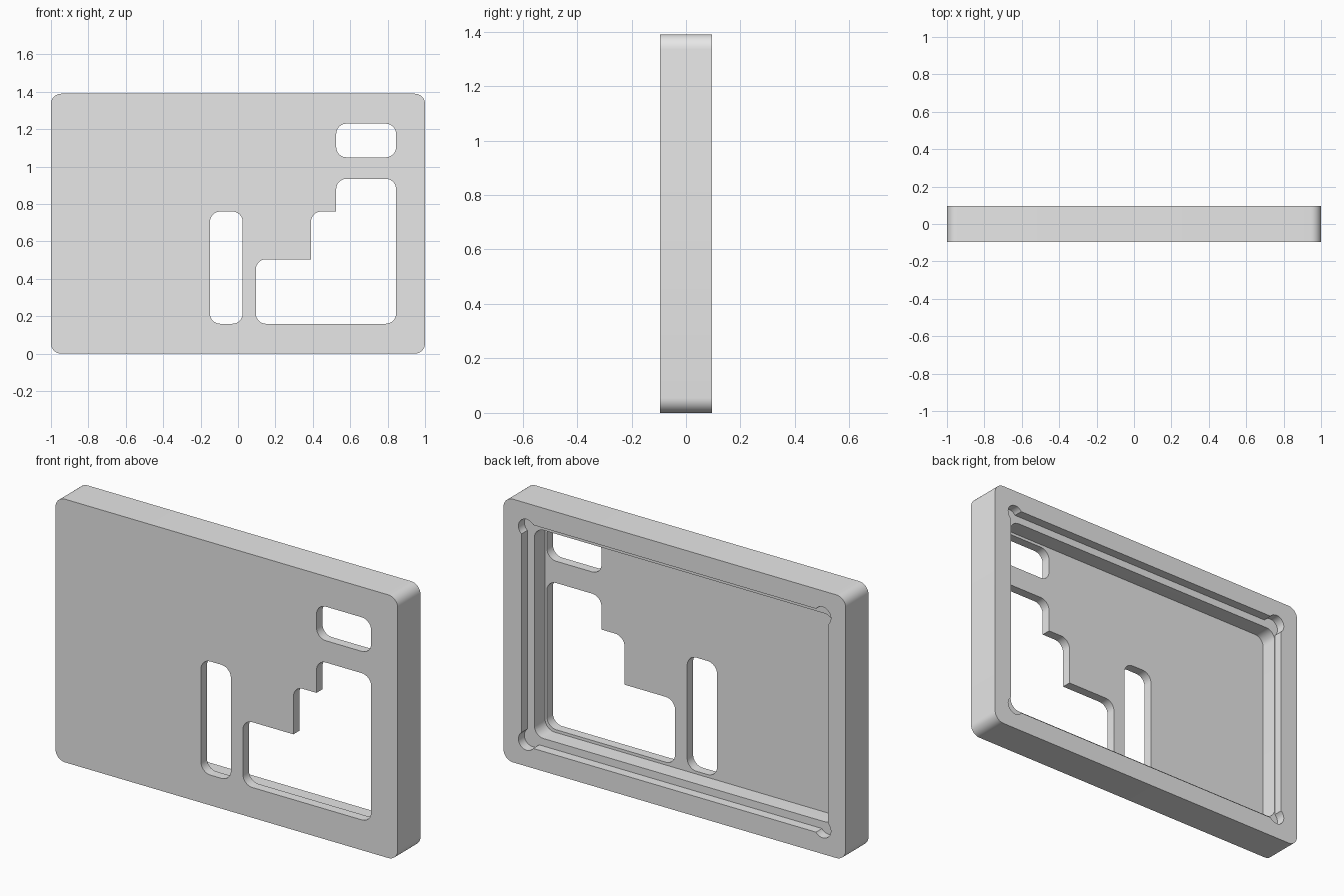
import bpy
import bmesh
import math
from mathutils import Vector

cube = bpy.data.objects.get("Cube")
if cube:
    bpy.data.objects.remove(cube, do_unlink=True)

HEIGHT = 1.39
HALF_DEPTH = 0.095
RADIUS = 0.055
SEGMENTS = 8


def rounded(corners, radius, sharp=()):
    """Right-angled outline with rounded corners, except the sharp ones."""
    outline = []
    for i, c in enumerate(corners):
        p = Vector(c)
        if i in sharp or radius == 0:
            outline.append(p)
            continue
        d1 = (Vector(corners[i - 1]) - p).normalized() * radius
        d2 = (Vector(corners[(i + 1) % len(corners)]) - p).normalized() * radius
        for s in range(SEGMENTS + 1):
            t = math.pi / 2 * s / SEGMENTS
            outline.append(p + d1 * (1 - math.sin(t)) + d2 * (1 - math.cos(t)))
    return outline


def rect(x0, x1, z0, z1, radius=RADIUS):
    return rounded([(x0, z0), (x1, z0), (x1, z1), (x0, z1)], radius)


def circle(x, z, r, n=32):
    return [Vector((x + r * math.cos(2 * math.pi * i / n),
                    z + r * math.sin(2 * math.pi * i / n))) for i in range(n)]


def prism(name, outline, y0, y1):
    """Extrude an x-z outline from y0 to y1."""
    bm = bmesh.new()
    face = bm.faces.new([bm.verts.new((p.x, y0, p.y)) for p in outline])
    extruded = bmesh.ops.extrude_face_region(bm, geom=[face])["geom"]
    verts = [g for g in extruded if isinstance(g, bmesh.types.BMVert)]
    bmesh.ops.translate(bm, verts=verts, vec=(0, y1 - y0, 0))
    bmesh.ops.recalc_face_normals(bm, faces=bm.faces)
    mesh = bpy.data.meshes.new(name)
    bm.to_mesh(mesh)
    bm.free()
    obj = bpy.data.objects.new(name, mesh)
    bpy.context.collection.objects.link(obj)
    return obj


# Main panel
panel = prism("panel_frame", rect(-1, 1, 0, HEIGHT), -HALF_DEPTH, HALF_DEPTH)

LEDGE_Y, FLOOR_Y, BACK, FRONT = 0.045, -0.045, 0.2, -0.2
cutters = []

# Shallow back recess with relief circles in its corners
cutters.append(prism("recess_cutter", rect(-0.895, 0.895, 0.105, HEIGHT - 0.105, 0),
                     LEDGE_Y, BACK))
for x in (-0.865, 0.865):
    for z in (0.133, HEIGHT - 0.133):
        cutters.append(prism("relief_cutter", circle(x, z, 0.048), LEDGE_Y, BACK + 0.01))

# Deep back pocket, leaving a ledge on three sides
cutters.append(prism("pocket_cutter", rect(-0.894, 0.855, 0.145, HEIGHT - 0.145),
                     FLOOR_Y, BACK + 0.02))

# Openings through the front
stepped = rounded([(0.095, 0.16), (0.845, 0.16), (0.845, 0.935), (0.525, 0.935),
                   (0.525, 0.76), (0.39, 0.76), (0.39, 0.505), (0.095, 0.505)],
                  RADIUS, sharp=(4, 6))
for outline in (rect(-0.15, 0.025, 0.16, 0.76), rect(0.525, 0.845, 1.05, 1.23), stepped):
    cutters.append(prism("opening_cutter", outline, FRONT, 0.0))

# Carve the panel
bpy.ops.object.select_all(action="DESELECT")
bpy.context.view_layer.objects.active = panel
panel.select_set(True)
for cutter in cutters:
    cutter.hide_render = True
    mod = panel.modifiers.new("carve", "BOOLEAN")
    mod.operation = "DIFFERENCE"
    mod.solver = "EXACT"
    mod.object = cutter
    bpy.ops.object.modifier_apply(modifier=mod.name)
    bpy.data.objects.remove(cutter, do_unlink=True)

# Plain grey material
grey = bpy.data.materials.new("light_grey")
grey.use_nodes = True
colour = (0.8, 0.8, 0.8, 1)
grey.diffuse_color = colour
grey.node_tree.nodes["Principled BSDF"].inputs["Base Color"].default_value = colour
panel.data.materials.clear()
panel.data.materials.append(grey)
for poly in panel.data.polygons:
    poly.material_index = 0

bpy.ops.object.shade_smooth_by_angle(angle=math.radians(30))
